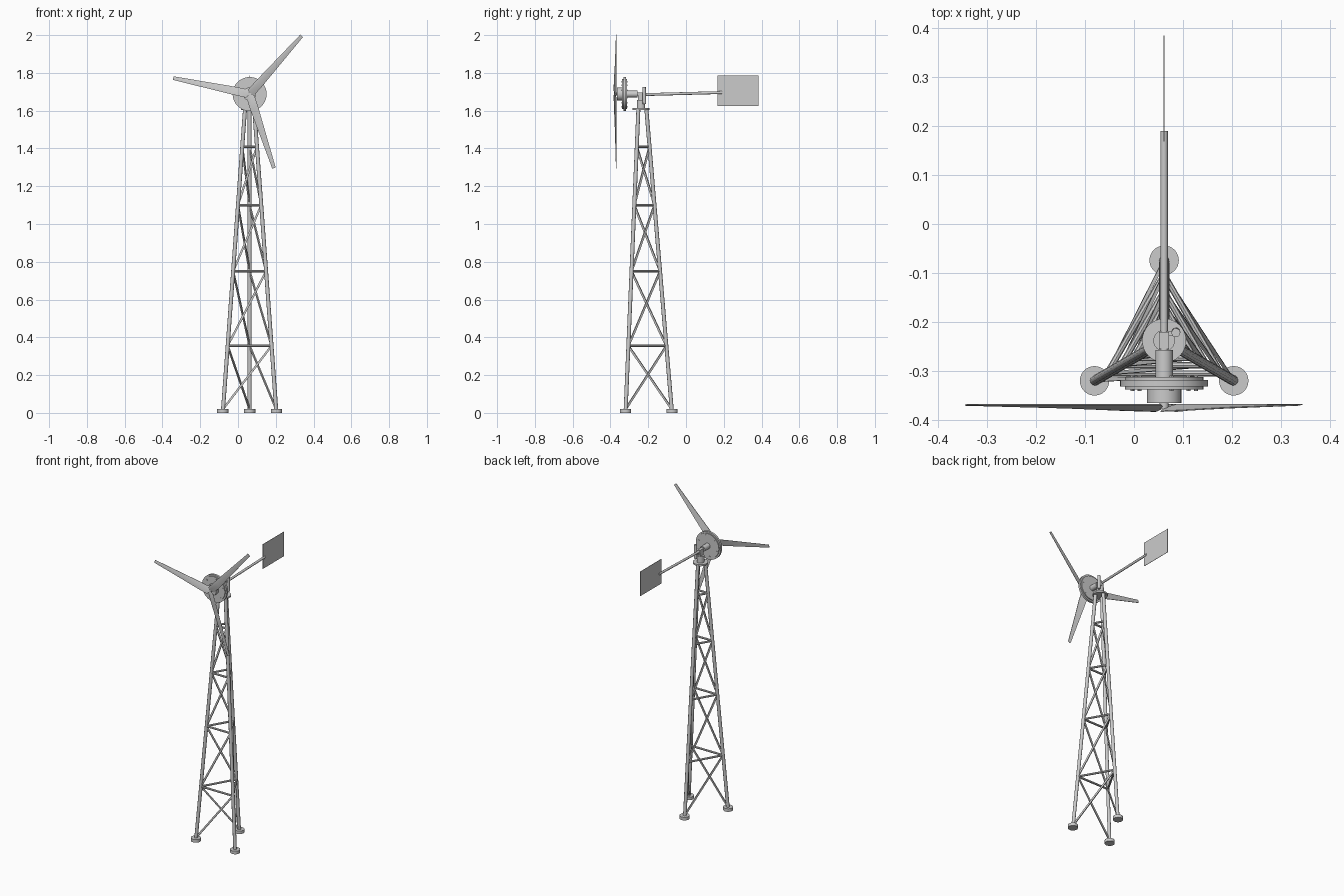
import bpy, bmesh
from math import sin, cos, pi, radians
from mathutils import Vector, Matrix

if "Cube" in bpy.data.objects:
    bpy.data.objects.remove(bpy.data.objects["Cube"])

CX, CY, HZ = 0.0615, -0.238, 1.688   # tower axis and rotor height
TOP = 1.61


def finish(name, bm, smooth=True):
    bmesh.ops.recalc_face_normals(bm, faces=bm.faces)
    me = bpy.data.meshes.new(name)
    bm.to_mesh(me)
    bm.free()
    ob = bpy.data.objects.new(name, me)
    bpy.context.collection.objects.link(ob)
    if smooth:
        bpy.ops.object.select_all(action='DESELECT')
        ob.select_set(True)
        bpy.context.view_layer.objects.active = ob
        bpy.ops.object.shade_smooth_by_angle(angle=radians(35))
    return ob


def tube(bm, a, b, r, n=12):
    a, b = Vector(a), Vector(b)
    d = b - a
    m = d.to_track_quat('Z', 'Y').to_matrix().to_4x4()
    m.translation = (a + b) / 2
    bmesh.ops.create_cone(bm, cap_ends=True, segments=n, radius1=r, radius2=r,
                          depth=d.length, matrix=m)


def flat_bar(bm, a, b, normal, width, thick):
    z = b - a
    x = z.cross(normal).normalized()
    y = z.cross(x).normalized()
    m = Matrix((x * width, y * thick, z)).transposed().to_4x4()
    m.translation = (a + b) / 2
    bmesh.ops.create_cube(bm, size=1, matrix=m)


def rod(name, a, b, r, n=24):
    bm = bmesh.new()
    tube(bm, a, b, r, n)
    return finish(name, bm)


def disc(name, y0, y1, r, n=40):
    return rod(name, (CX, y0, HZ), (CX, y1, HZ), r, n)


def box(name, lo, hi):
    bm = bmesh.new()
    bmesh.ops.create_cube(bm, size=1)
    for v in bm.verts:
        v.co = [(l + h) / 2 + c * (h - l) for l, h, c in zip(lo, hi, v.co)]
    return finish(name, bm, False)


def leg_point(i, z):
    r = 0.164 + (0.028 - 0.164) * z / TOP
    a = pi / 2 + i * 2 * pi / 3
    return Vector((CX + r * cos(a), CY + r * sin(a), z))


# Tower legs and round feet
for i in range(3):
    rod(f"leg_{i + 1}", leg_point(i, 0.01), leg_point(i, TOP), 0.0105, 12)
    p = leg_point(i, 0)
    rod(f"foot_{i + 1}", p, p + Vector((0, 0, 0.02)), 0.03, 32)

# Horizontal struts, and one flat diagonal per bay on each tower side
levels = [0.02, 0.355, 0.75, 1.10, 1.41]
struts, braces = bmesh.new(), bmesh.new()
for i in range(3):
    j = (i + 1) % 3
    a = pi / 2 + (i + 0.5) * 2 * pi / 3
    out = Vector((cos(a), sin(a), 0.04))
    for z0, z1 in zip(levels, levels[1:]):
        tube(struts, leg_point(i, z1), leg_point(j, z1), 0.0065, 8)
        flat_bar(braces, leg_point(i, z0), leg_point(j, z1), out, 0.011, 0.007)
finish("horizontal_struts", struts)
finish("diagonal_braces", braces, False)

# Tower top plate, yaw bearing and head
rod("top_plate", (CX, CY, 1.604), (CX, CY, 1.614), 0.045, 32)
rod("yaw_bearing", (CX, CY, 1.614), (CX, CY, 1.656), 0.022)
box("yaw_head", (CX - 0.01, CY - 0.017, 1.65), (CX + 0.01, CY + 0.018, 1.697))
rod("tail_hinge", (CX + 0.024, CY + 0.018, 1.635), (CX + 0.024, CY + 0.016, 1.725), 0.009)
box("hinge_bracket", (CX, CY + 0.01, 1.665), (CX + 0.024, CY + 0.02, 1.69))

# Shaft, generator discs and hub
disc("shaft", -0.262, -0.225, 0.009, 20)
disc("shaft_housing", -0.312, -0.257, 0.018, 28)
disc("rear_magnet_disc", -0.319, -0.312, 0.08)
disc("stator", -0.332, -0.318, 0.09)
disc("front_magnet_disc", -0.338, -0.331, 0.08)
disc("hub", -0.365, -0.337, 0.035, 32)
disc("hub_cap", -0.378, -0.364, 0.009, 20)

# Generator bolts around the discs
bolts = bmesh.new()
for k in range(6):
    a = k * pi / 3 + 0.3
    x, z = CX + 0.068 * cos(a), HZ + 0.068 * sin(a)
    tube(bolts, (x, -0.341, z), (x, -0.309, z), 0.004, 8)
finish("generator_bolts", bolts)

# Blades: flat-backed tapered sections (radius, lead, trail, pitch depth, thickness)
stations = [(0.013, 0.022, 0.022, 0.016, 0.005),
            (0.08, 0.022, 0.022, 0.014, 0.005),
            (0.20, 0.018, 0.017, 0.009, 0.004),
            (0.413, 0.011, 0.008, 0.003, 0.002)]
for k in range(3):
    t = radians(48 + 120 * k)
    u, v = Vector((cos(t), 0, sin(t))), Vector((-sin(t), 0, cos(t)))
    hub = Vector((CX, -0.3675, HZ))
    bm = bmesh.new()
    rings = []
    for r, lead, trail, depth, th in stations:
        o = hub + u * r
        pts = [o + v * lead + Vector((0, -depth, 0)),
               o + v * lead * 0.4 + Vector((0, -depth * 0.75 - th * 0.6, 0)),
               o - v * trail + Vector((0, -0.0015, 0)),
               o - v * trail,
               o + v * lead * 0.95 + Vector((0, -depth + 0.002, 0))]
        rings.append([bm.verts.new(p) for p in pts])
    for a, b in zip(rings, rings[1:]):
        for i in range(5):
            j = (i + 1) % 5
            bm.faces.new((a[i], a[j], b[j], b[i]))
    bm.faces.new(rings[-1])
    # pointed root meeting the other blades
    tip = bm.verts.new(hub + Vector((0, -0.008, 0)))
    for i in range(5):
        bm.faces.new((rings[0][(i + 1) % 5], rings[0][i], tip))
    finish(f"blade_{k + 1}", bm)

# Tail boom and vane
rod("tail_boom", (CX, -0.222, 1.685), (CX, 0.19, 1.696), 0.0075, 16)
box("tail_vane", (CX - 0.001, 0.168, 1.626), (CX + 0.001, 0.385, 1.786))
